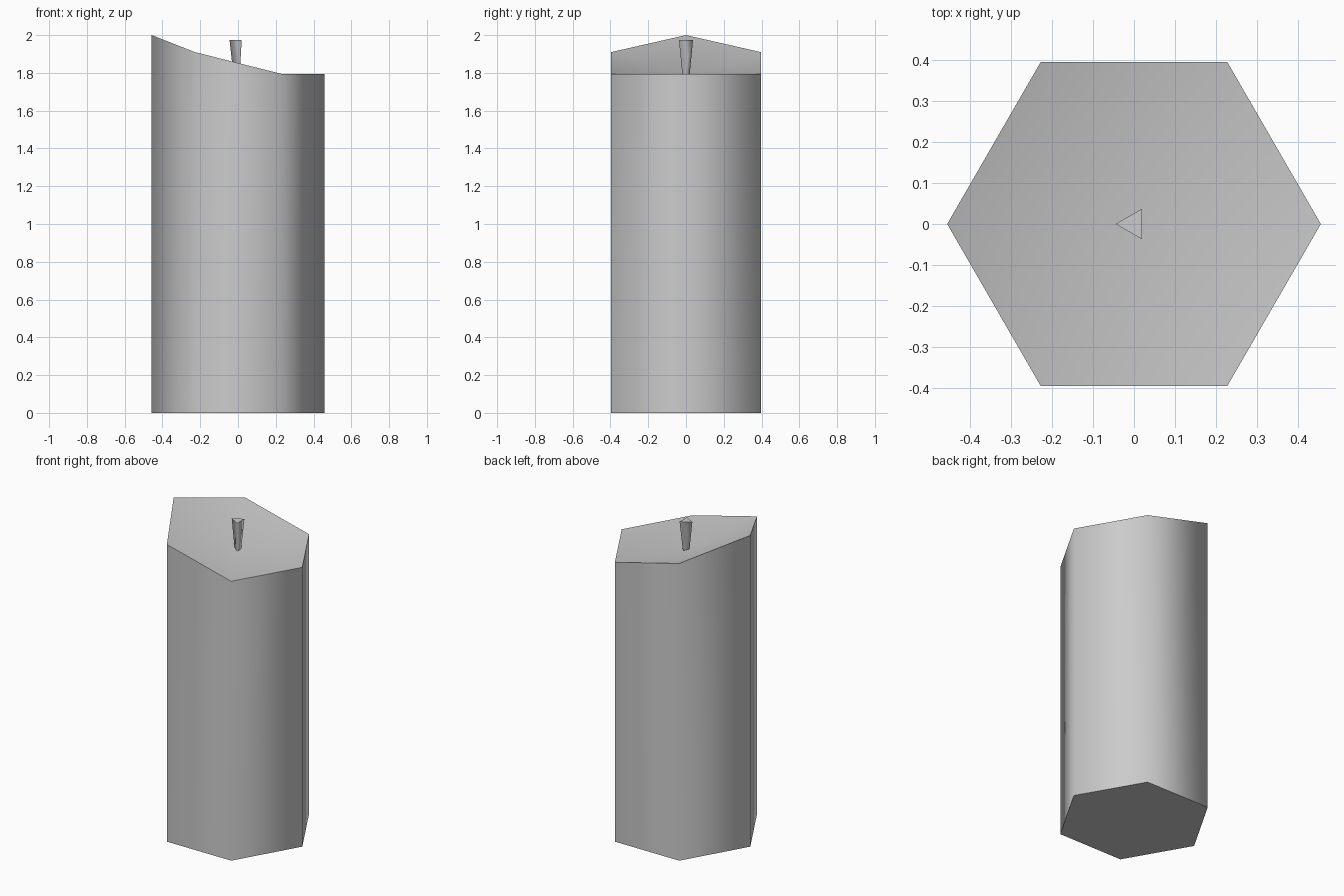
import bpy
import bmesh
import math

cube = bpy.data.objects.get("Cube")
if cube:
    bpy.data.objects.remove(cube, do_unlink=True)

wax = bpy.data.materials.new("light grey")
wax.use_nodes = True
wax.diffuse_color = (0.6, 0.6, 0.6, 1)
wax.node_tree.nodes["Principled BSDF"].inputs["Base Color"].default_value = (0.6, 0.6, 0.6, 1)


def ring(bm, sides, radius, start, height):
    """Ring of vertices; height is a function of x."""
    verts = []
    for i in range(sides):
        a = start + math.tau * i / sides
        x, y = radius * math.cos(a), radius * math.sin(a)
        verts.append(bm.verts.new((x, y, height(x))))
    return verts


def prism(name, sides, start, low, high, centre_z=None):
    """Prism between two (radius, height) rings, with an optional fanned top."""
    bm = bmesh.new()
    bottom = ring(bm, sides, low[0], start, low[1])
    top = ring(bm, sides, high[0], start, high[1])
    bm.faces.new(bottom[::-1])
    centre = bm.verts.new((0, 0, centre_z)) if centre_z else None
    for i in range(sides):
        j = (i + 1) % sides
        bm.faces.new((bottom[i], bottom[j], top[j], top[i]))
        if centre:
            bm.faces.new((top[i], top[j], centre))
    if not centre:
        bm.faces.new(top)
    # Round shading around the sides, crisp rims
    for f in bm.faces:
        f.smooth = True
    for verts in (bottom, top):
        for i in range(sides):
            bm.edges.get((verts[i - 1], verts[i])).smooth = False
    mesh = bpy.data.meshes.new(name)
    bm.to_mesh(mesh)
    bm.free()
    mesh.materials.append(wax)
    obj = bpy.data.objects.new(name, mesh)
    bpy.context.collection.objects.link(obj)
    return obj


def melted_rim(x):
    if x < -0.4:
        return 2.0
    return 1.91 if x < 0 else 1.795


# Six-sided body with an uneven rim and a dipped top
prism("candle_body", 6, 0, (0.457, lambda x: 0), (0.457, melted_rim), 1.785)

# Three-sided wick, widening upward
wick = prism("wick", 3, math.pi, (0.021, lambda x: 1.78), (0.043, lambda x: 1.975))
wick.location.x = -0.002
